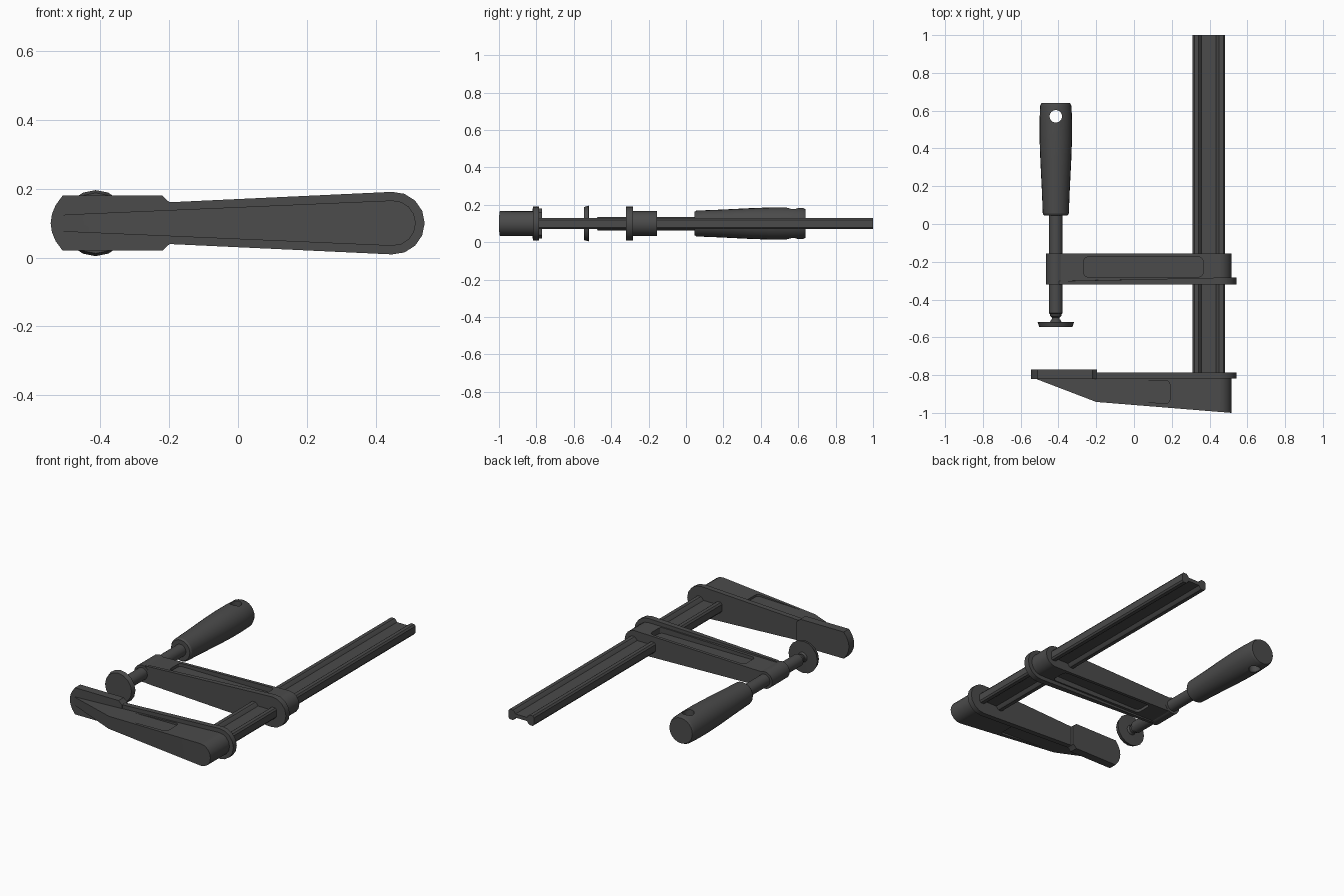
import bpy, bmesh
from math import sin, cos, pi, asin
from mathutils import Vector

if "Cube" in bpy.data.objects:
    bpy.data.objects.remove(bpy.data.objects["Cube"])

ZC = 0.1          # mid-height of the whole clamp
SX = -0.414       # spindle axis

dark = bpy.data.materials.new("dark_grey")
dark.diffuse_color = (0.07, 0.07, 0.07, 1)
dark.use_nodes = True
dark.node_tree.nodes["Principled BSDF"].inputs["Base Color"].default_value = dark.diffuse_color


def shade(ob, angle):
    bpy.ops.object.select_all(action='DESELECT')
    ob.select_set(True)
    bpy.context.view_layer.objects.active = ob
    bpy.ops.object.shade_smooth_by_angle(angle=angle * pi / 180)


def finish(name, bm, angle=30):
    bmesh.ops.recalc_face_normals(bm, faces=bm.faces[:])
    me = bpy.data.meshes.new(name)
    bm.to_mesh(me)
    bm.free()
    me.materials.append(dark)
    ob = bpy.data.objects.new(name, me)
    bpy.context.collection.objects.link(ob)
    shade(ob, angle)
    return ob


def prism(points, offset):
    """Extrude a 3D outline by an offset vector."""
    bm = bmesh.new()
    face = bm.faces.new([bm.verts.new(p) for p in points])
    ext = bmesh.ops.extrude_face_region(bm, geom=[face])
    bmesh.ops.translate(bm, vec=offset,
                        verts=[v for v in ext['geom'] if isinstance(v, bmesh.types.BMVert)])
    return bm


def tapered_slot(x1, r1, x2, r2, y0, y1, n=8):
    """Two end circles joined by tangents, in the xz plane, extruded in y."""
    a = pi / 2 + asin((r2 - r1) / (x2 - x1))
    pts = [(x2 + r2 * cos(t), y0, ZC + r2 * sin(t))
           for t in [-a + 2 * a * i / n for i in range(n + 1)]]
    pts += [(x1 + r1 * cos(t), y0, ZC + r1 * sin(t))
            for t in [a + 2 * (pi - a) * i / n for i in range(n + 1)]]
    return prism(pts, (0, y1 - y0, 0))


def lathe(name, profile, n=24, x=SX):
    """Revolve (radius, y) pairs about the spindle axis."""
    bm = bmesh.new()
    rings = [[bm.verts.new((x + r * cos(2 * pi * i / n), y, ZC + r * sin(2 * pi * i / n)))
              for i in range(n)] for r, y in profile]
    for a, b in zip(rings, rings[1:]):
        for i in range(n):
            j = (i + 1) % n
            bm.faces.new((a[i], a[j], b[j], b[i]))
    bm.faces.new(rings[0])
    bm.faces.new(rings[-1])
    return finish(name, bm)


def cut(ob, cutter):
    cutter.hide_render = True
    mod = ob.modifiers.new("cut", 'BOOLEAN')
    mod.operation = 'DIFFERENCE'
    mod.solver = 'EXACT'
    mod.object = cutter
    bpy.context.view_layer.objects.active = ob
    bpy.ops.object.modifier_apply(modifier=mod.name)
    bpy.data.objects.remove(cutter)
    shade(ob, 30)


def cut_pockets(ob, outline, floor):
    """Rounded recess on the upper and lower sides."""
    for s in (1, -1):
        bm = prism([(x, y, ZC + s * floor) for x, y in outline], (0, 0, s * 0.2))
        edges = [e for e in bm.edges if abs(e.verts[0].co.z - e.verts[1].co.z) > 0.1]
        bmesh.ops.bevel(bm, geom=edges, offset=0.02, segments=3, profile=0.5, affect='EDGES')
        cut(ob, finish("pocket_cutter", bm))


def trim(bm, p, q):
    """Remove everything below the line p-q (seen from the top)."""
    d = Vector((q[0] - p[0], q[1] - p[1], 0))
    res = bmesh.ops.bisect_plane(bm, geom=bm.verts[:] + bm.edges[:] + bm.faces[:],
                                 plane_co=(p[0], p[1], ZC), plane_no=(d.y, -d.x, 0),
                                 clear_outer=True)
    edges = [e for e in res['geom_cut'] if isinstance(e, bmesh.types.BMEdge)]
    bmesh.ops.edgeloop_fill(bm, edges=edges)


# rail with a groove along both sides
half = [(0.085, 0.02), (0.077, 0.03), (0.055, 0.03), (0.048, 0.025), (0.038, 0.011)]
upper = half + [(-x, z) for x, z in reversed(half)]
loop = upper + [(x, -z) for x, z in reversed(upper)]
finish("rail", prism([(0.396 + x, -0.9, ZC + z) for x, z in loop], (0, 1.9, 0)))

# fixed jaw: tapered body with sloping underside
bm = tapered_slot(-0.5, 0.025, 0.451, 0.066, -1.05, -0.79)
trim(bm, (-0.2, -0.942), (0.517, -1.0))
trim(bm, (-0.54, -0.812), (-0.2, -0.942))
jaw = finish("fixed_jaw_body", bm)
cut_pockets(jaw, [(-0.4, -0.835), (0.19, -0.83), (0.19, -0.95), (-0.18, -0.932)], 0.042)
finish("fixed_jaw_flange", tapered_slot(-0.3, 0.056, 0.452, 0.091, -0.819, -0.787))

# jaw pad with a rounded nose
side = [(-0.196, 0.06), (-0.205, 0.065), (-0.22, 0.08), (-0.51, 0.08), (-0.53, 0.053), (-0.541, 0.027)]
nose = side + [(-0.545, 0)] + [(x, -z) for x, z in reversed(side)]
finish("fixed_jaw_pad", prism([(x, -0.82, ZC + z) for x, z in nose], (0, 0.05, 0)))

# sliding arm
arm = finish("sliding_arm_body", tapered_slot(-0.41, 0.044, 0.451, 0.066, -0.31, -0.156))
cut_pockets(arm, [(-0.265, -0.28), (0.365, -0.28), (0.365, -0.175), (-0.265, -0.175)], 0.03)
bm = tapered_slot(-0.38, 0.052, 0.452, 0.091, -0.32, -0.284)
for v in bm.verts:                      # flange thins towards the spindle
    if v.co.x < 0 and v.co.y > -0.3:
        v.co.y = -0.302
finish("sliding_arm_flange", bm)
lathe("spindle_boss", [(0.051, -0.321), (0.051, -0.155)])

# spindle, ball tip and swivel foot
lathe("spindle", [(0.01, -0.525), (0.026, -0.52), (0.02, -0.505), (0.02, -0.495), (0.03, -0.487),
                  (0.03, -0.477), (0.036, -0.472), (0.036, 0.08)])
lathe("swivel_foot", [(0.088, -0.546), (0.096, -0.52), (0.03, -0.518), (0.024, -0.505)], 16)

# handle with hanging hole
handle = lathe("handle", [(0.062, 0.045), (0.069, 0.055), (0.074, 0.18), (0.082, 0.34), (0.086, 0.45),
                          (0.086, 0.55), (0.083, 0.625), (0.076, 0.64)])
bm = bmesh.new()
bmesh.ops.create_cone(bm, cap_ends=True, segments=24, radius1=0.033, radius2=0.033, depth=0.5)
bmesh.ops.translate(bm, vec=(SX, 0.57, ZC), verts=bm.verts[:])
cut(handle, finish("hole_cutter", bm))

# keep large flat faces looking flat next to rounded ends
for ob in bpy.data.objects:
    mod = ob.modifiers.new("flat_faces", 'WEIGHTED_NORMAL')
    mod.keep_sharp = True
